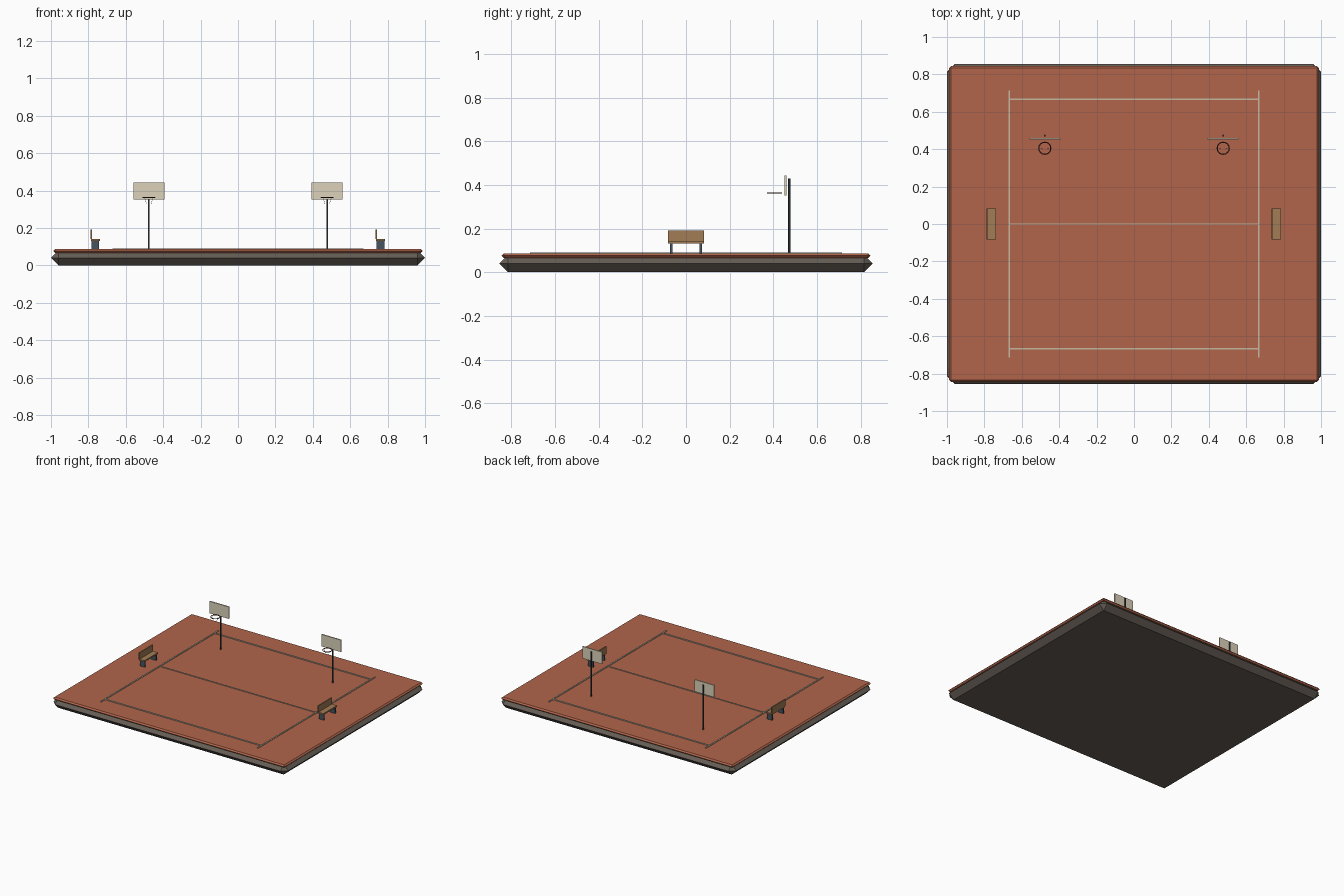
import bpy, math
from mathutils import Vector

if "Cube" in bpy.data.objects:
    bpy.data.objects.remove(bpy.data.objects["Cube"])


def material(name, rgb):
    m = bpy.data.materials.new(name)
    m.diffuse_color = (*rgb, 1)
    m.use_nodes = True
    m.node_tree.nodes["Principled BSDF"].inputs["Base Color"].default_value = m.diffuse_color
    return m


STONE = material("stone", (0.13, 0.11, 0.09))
CLAY = material("clay", (0.44, 0.13, 0.07))
LINE = material("line", (0.55, 0.48, 0.36))
STEEL = material("dark_steel", (0.03, 0.045, 0.055))
BOARD = material("board", (0.72, 0.65, 0.50))
WOOD = material("wood", (0.36, 0.20, 0.09))
LEG = material("bench_leg", (0.06, 0.09, 0.12))
RIM = material("rim", (0.10, 0.03, 0.02))


def box(name, lo, hi, mat, bevel=0):
    lo, hi = Vector(lo), Vector(hi)
    bpy.ops.mesh.primitive_cube_add(size=1, location=(lo + hi) / 2)
    o = bpy.context.object
    o.name = name
    o.scale = hi - lo
    bpy.ops.object.transform_apply(location=False, rotation=False, scale=True)
    o.data.materials.append(mat)
    if bevel:
        b = o.modifiers.new("chamfer", 'BEVEL')
        b.width, b.segments = bevel, 1
    return o


def rod(name, a, b, r, mat, sides=12):
    a, b = Vector(a), Vector(b)
    bpy.ops.mesh.primitive_cylinder_add(vertices=sides, radius=r, depth=(b - a).length,
                                        location=(a + b) / 2)
    o = bpy.context.object
    o.name = name
    o.rotation_euler = (b - a).to_track_quat('Z', 'Y').to_euler()
    o.data.materials.append(mat)
    bpy.ops.object.shade_smooth_by_angle(angle=math.radians(40))
    return o


# Ground slabs
box("foundation", (-1, -0.855, 0), (1, 0.855, 0.08), STONE, 0.04)
box("court_surface", (-0.988, -0.845, 0.066), (0.988, 0.845, 0.086), CLAY, 0.01)

# Court markings
for s in (-1, 1):
    box("side_line", (s * 0.667 - 0.005, -0.715, 0.084), (s * 0.667 + 0.005, 0.715, 0.091), LINE)
    box("end_line", (-0.667, s * 0.667 - 0.005, 0.084), (0.667, s * 0.667 + 0.005, 0.091), LINE)
box("centre_line", (-0.667, -0.003, 0.084), (0.667, 0.003, 0.0905), LINE)

for x in (-0.477, 0.477):
    # Basketball hoop
    rod("hoop_pole", (x, 0.473, 0.084), (x, 0.473, 0.43), 0.005, STEEL)
    box("backboard", (x - 0.083, 0.451, 0.352), (x + 0.083, 0.460, 0.444), BOARD)
    bpy.ops.mesh.primitive_torus_add(major_radius=0.032, minor_radius=0.003, major_segments=32,
                                     minor_segments=8, location=(x, 0.405, 0.363))
    rim = bpy.context.object
    rim.name = "hoop_rim"
    rim.data.materials.append(RIM)
    bpy.ops.object.shade_smooth()
    for d in (-1, 1):
        rod("net_strand", (x + d * 0.022, 0.403, 0.363), (x + d * 0.012, 0.403, 0.328),
            0.001, BOARD, 6)

for x in (-0.763, 0.761):
    # Bench, backrest on the -x side
    box("bench_seat", (x - 0.024, -0.083, 0.131), (x + 0.024, 0.083, 0.142), WOOD)
    box("bench_back", (x - 0.026, -0.083, 0.140), (x - 0.018, 0.083, 0.191), WOOD)
    for y in (-0.068, 0.068):
        box("bench_leg", (x - 0.021, y - 0.005, 0.084), (x + 0.021, y + 0.005, 0.133), LEG)
